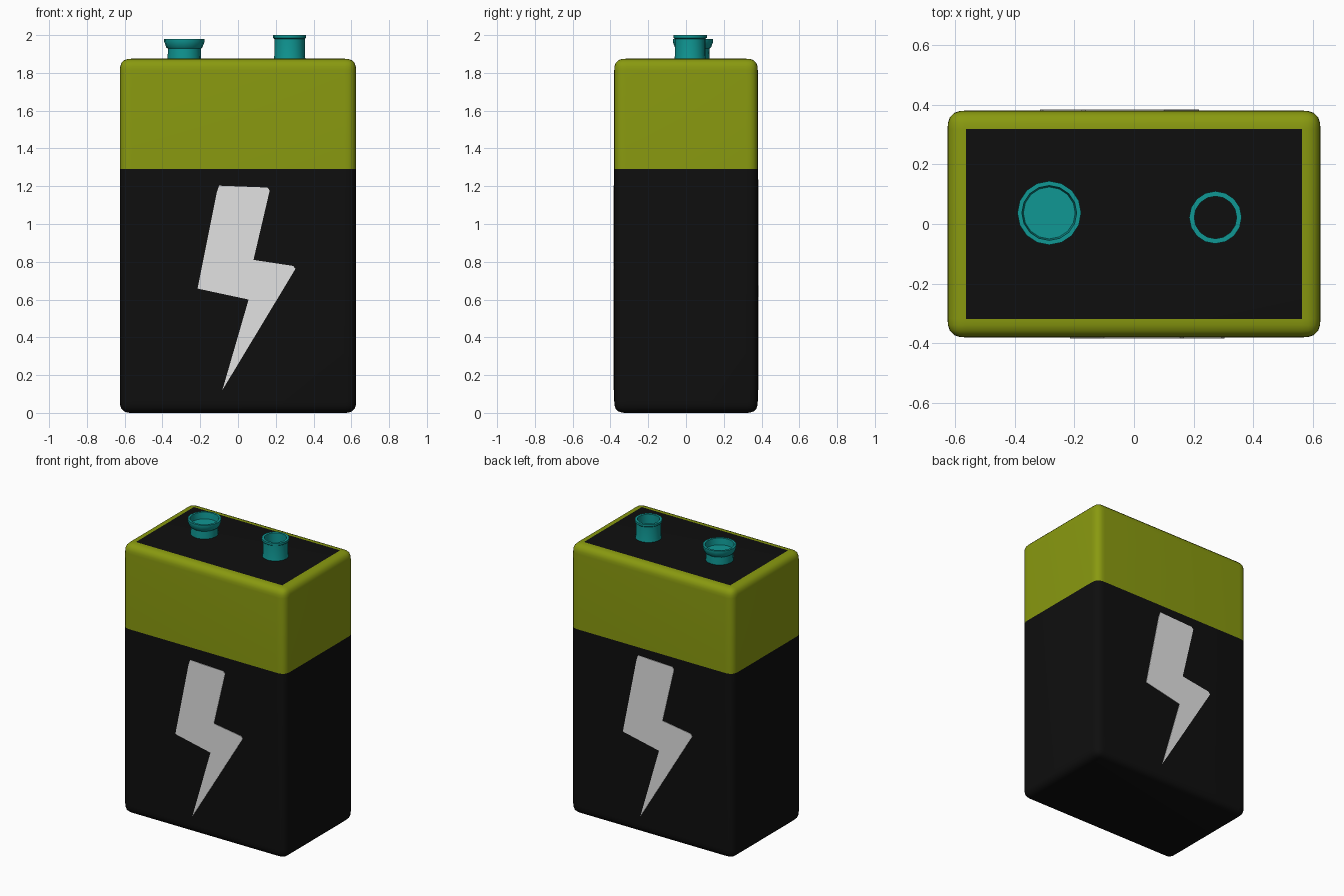
import bpy, bmesh, math
from mathutils import Vector

if "Cube" in bpy.data.objects:
    bpy.data.objects.remove(bpy.data.objects["Cube"])


def material(name, rgb):
    m = bpy.data.materials.new(name)
    m.diffuse_color = (*rgb, 1)
    m.use_nodes = True
    m.node_tree.nodes["Principled BSDF"].inputs["Base Color"].default_value = m.diffuse_color
    return m


BLACK = material("black casing", (0.0045, 0.0045, 0.0045))
OLIVE = material("olive band", (0.25, 0.32, 0.005))
TEAL = material("teal metal", (0.005, 0.31, 0.295))
WHITE = material("pale grey bolt", (0.76, 0.76, 0.76))


def finish(bm, name, mats, smooth=True):
    me = bpy.data.meshes.new(name)
    bm.to_mesh(me)
    bm.free()
    ob = bpy.data.objects.new(name, me)
    bpy.context.collection.objects.link(ob)
    for m in mats:
        me.materials.append(m)
    if smooth:
        bpy.ops.object.select_all(action='DESELECT')
        ob.select_set(True)
        bpy.context.view_layer.objects.active = ob
        bpy.ops.object.shade_smooth_by_angle(angle=math.radians(35))
    return ob


# Battery casing: rounded box, split into black lower and olive upper parts
W, D, H, SPLIT = 0.625, 0.38, 1.875, 1.29
bm = bmesh.new()
bmesh.ops.create_cube(bm, size=1)
for v in bm.verts:
    v.co = Vector((v.co.x * 2 * W, v.co.y * 2 * D, (v.co.z + 0.5) * H))
bmesh.ops.bevel(bm, geom=bm.edges[:], offset=0.062, segments=5,
                profile=0.6, affect='EDGES', clamp_overlap=True)
bmesh.ops.bisect_plane(bm, geom=bm.verts[:] + bm.edges[:] + bm.faces[:],
                       plane_co=(0, 0, SPLIT), plane_no=(0, 0, 1))
bm.normal_update()
for f in bm.faces:
    c = f.calc_center_median()
    top_panel = c.z > H - 0.001 and f.calc_area() > 0.3
    f.material_index = 1 if c.z > SPLIT and not top_panel else 0
finish(bm, "battery_casing", [BLACK, OLIVE])


# Lightning bolt plates on the front and the back
BOLT = [(-0.112, 1.17), (-0.10, 1.203), (0.155, 1.193), (0.168, 1.178),
        (0.082, 0.81), (0.293, 0.778), (0.304, 0.762), (-0.083, 0.12),
        (0.056, 0.60), (-0.214, 0.658)]


def bolt(name, side, scale):
    bm = bmesh.new()
    tip = BOLT[7]
    pts = [(tip[0] + (x - tip[0]) * scale, tip[1] + (z - tip[1]) * scale)
           for x, z in BOLT]
    face = bm.faces.new([bm.verts.new((side * x, -side * (D - 0.002), z))
                         for x, z in pts])
    ext = bmesh.ops.extrude_face_region(bm, geom=[face])
    for g in ext["geom"]:
        if isinstance(g, bmesh.types.BMVert):
            g.co.y -= side * 0.005
    bmesh.ops.recalc_face_normals(bm, faces=bm.faces[:])
    finish(bm, name, [WHITE], smooth=False)


bolt("front_bolt", 1, 1.0)
bolt("back_bolt", -1, 1.03)


# Terminals: lathed profiles of (radius, height)
def lathe(name, centre, profile, sides=16):
    bm = bmesh.new()
    rings = []
    for r, z in profile:
        rings.append([bm.verts.new((
            centre[0] + r * math.cos(2 * math.pi * i / sides),
            centre[1] + r * math.sin(2 * math.pi * i / sides), z))
            for i in range(sides)])
    for a, b in zip(rings, rings[1:]):
        for i in range(sides):
            j = (i + 1) % sides
            bm.faces.new((a[i], a[j], b[j], b[i]))
    return bm, rings


# Wide flared terminal with a closed cup floor
bm, rings = lathe("cup", (-0.284, 0.037), [
    (0.089, H - 0.01), (0.087, 1.928), (0.096, 1.935), (0.107, 1.966),
    (0.107, 1.979), (0.092, 1.979), (0.087, 1.935)])
bm.faces.new(rings[-1])
finish(bm, "wide_terminal", [TEAL])

# Narrow tube terminal, open down to the top panel
bm, rings = lathe("tube", (0.273, 0.022), [
    (0.086, H - 0.01), (0.081, 1.89), (0.081, 1.98), (0.088, 1.986),
    (0.088, 2.0), (0.071, 2.0), (0.071, H - 0.01)])
finish(bm, "narrow_terminal", [TEAL])
